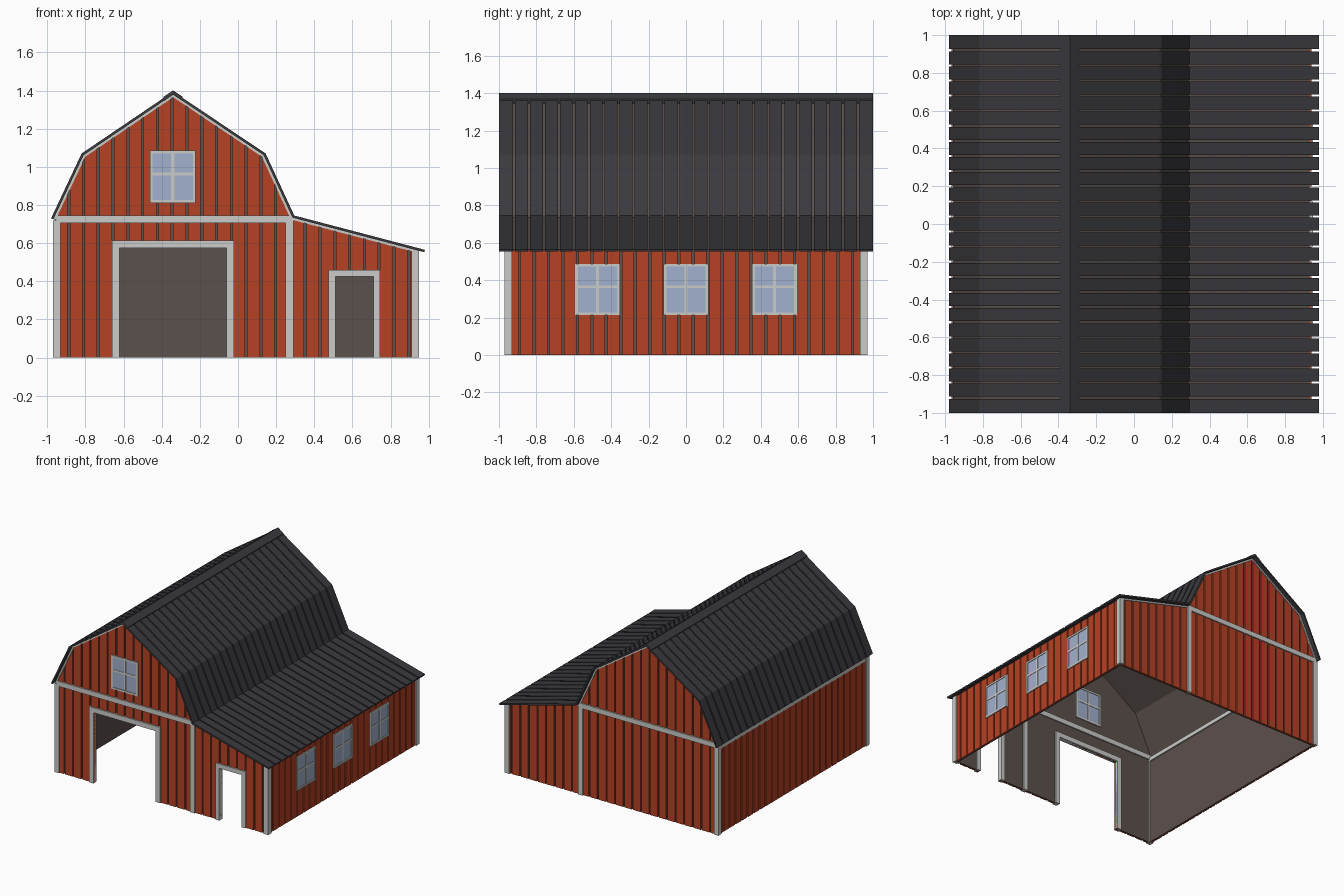
import bpy, bmesh
from mathutils import Vector

if "Cube" in bpy.data.objects:
    bpy.data.objects.remove(bpy.data.objects["Cube"])


def material(name, rgb):
    m = bpy.data.materials.new(name)
    m.diffuse_color = (*rgb, 1)
    m.use_nodes = True
    m.node_tree.nodes["Principled BSDF"].inputs["Base Color"].default_value = m.diffuse_color
    return m


RED = material("barn red", (0.47, 0.054, 0.018))
WHITE = material("trim white", (0.60, 0.60, 0.59))
ROOF = material("roof charcoal", (0.042, 0.041, 0.048))
BROWN = material("inner brown", (0.105, 0.082, 0.074))
GLASS = material("window blue", (0.36, 0.44, 0.62))


def build(name, mat, prisms):
    """Each prism: (outline of (u, z) points, extrusion axis, start, end)."""
    bm = bmesh.new()
    for pts, axis, d0, d1 in prisms:
        rings = []
        for d in (d0, d1):
            rings.append([bm.verts.new((u, d, z) if axis == "y" else (d, u, z)) for u, z in pts])
        a, b = rings
        bm.faces.new(a)
        bm.faces.new(b[::-1])
        for i in range(len(pts)):
            j = (i + 1) % len(pts)
            bm.faces.new((a[j], a[i], b[i], b[j]))
    bmesh.ops.recalc_face_normals(bm, faces=bm.faces[:])
    me = bpy.data.meshes.new(name)
    bm.to_mesh(me)
    bm.free()
    me.materials.append(mat)
    ob = bpy.data.objects.new(name, me)
    bpy.context.collection.objects.link(ob)
    return ob


def rect(u0, u1, z0, z1):
    return [(u0, z0), (u1, z0), (u1, z1), (u0, z1)]


def offset(path, d):
    """Move an open profile inward (down) by d with mitred corners."""
    p = [Vector(q) for q in path]
    dirs = [(b - a).normalized() for a, b in zip(p, p[1:])]
    norms = [Vector((t.y, -t.x)) for t in dirs]
    out = []
    for i, q in enumerate(p):
        n0, n1 = norms[max(i - 1, 0)], norms[min(i, len(norms) - 1)]
        out.append(tuple(q + (n0 + n1) * (d / (1 + n0.dot(n1)))))
    return out


def height(path, x):
    for (x0, z0), (x1, z1) in zip(path, path[1:]):
        if x0 <= x <= x1:
            return z0 + (z1 - z0) * (x - x0) / (x1 - x0)
    return path[-1][1]


def clip(path, x0, x1):
    mid = [q for q in path if x0 < q[0] < x1]
    return [(x0, height(path, x0))] + mid + [(x1, height(path, x1))]


def band(path, d0, d1, x0, x1):
    """Closed strip lying between two offsets of a profile."""
    return clip(offset(path, d0), x0, x1) + clip(offset(path, d1), x0, x1)[::-1]


PROFILE = [(-0.98, 0.73), (-0.82, 1.07), (-0.34, 1.395), (0.145, 1.07), (0.295, 0.745), (0.98, 0.565)]
UNDER = offset(PROFILE, 0.013)
DOORS = [(-0.62, -0.06, 0.575), (0.51, 0.71, 0.425)]
GAP, PITCH = 0.011, 0.0775

# Roof boards with open gaps, and the ridge cap
strips = []
for i in range(25):
    y0, y1 = -1 + i * 0.08, -1 + (i + 1) * 0.08
    strips.append((PROFILE + UNDER[::-1], "y",
                   y0 + (GAP / 2 if i else 0), y1 - (GAP / 2 if i < 24 else 0)))
build("roof_boards", ROOF, strips)
build("ridge_cap", ROOF, [(band(PROFILE, -0.005, 0.014, -0.39, -0.29), "y", -1, 1)])
build("ceiling", BROWN, [(band(PROFILE, 0.013, 0.02, -0.955, 0.93), "y", -0.95, 0.95)])

# Inner shell of the walls, with door notches at the front
top = clip(UNDER, -0.95, 0.93)[::-1]
notches = []
for a, b, h in DOORS:
    notches += [(a, 0), (a, h), (b, h), (b, 0)]
build("front_inner_wall", BROWN, [([(-0.95, 0)] + notches + [(0.93, 0)] + top, "y", -0.95, -0.94)])
build("back_inner_wall", BROWN, [([(-0.95, 0), (0.93, 0)] + top, "y", 0.94, 0.95)])
build("left_inner_wall", BROWN, [(rect(-0.95, 0.95, 0, 0.73), "x", -0.95, -0.94)])
build("right_inner_wall", BROWN, [(rect(-0.95, 0.95, 0, 0.56), "x", 0.92, 0.93)])


def end_boards(name, y0, y1, doors):
    """Vertical boards that follow the gable and stop above the doors."""
    cuts = [-0.345 + PITCH * k for k in range(-8, 17)]
    spans = []
    for c in cuts:
        a, b = max(c + GAP / 2, -0.955), min(c + PITCH - GAP / 2, 0.94)
        if b - a < 0.005:
            continue
        edges = sorted({a, b} | {e for d in doors for e in d[:2] if a < e < b})
        spans += zip(edges, edges[1:])
    prisms = []
    for a, b in spans:
        z0 = max([h for l, r, h in doors if l <= (a + b) / 2 <= r], default=0)
        prisms.append(([(a, z0), (b, z0)] + clip(UNDER, a, b)[::-1], "y", y0, y1))
    build(name, RED, prisms)


def side_boards(name, x0, x1, h):
    cuts = [(k - 12.5) * PITCH for k in range(25)]
    build(name, RED, [(rect(max(c + GAP / 2, -0.955), min(c + PITCH - GAP / 2, 0.955), 0, h), "x", x0, x1)
                      for c in cuts])


end_boards("front_boards", -0.96, -0.95, DOORS)
end_boards("back_boards", 0.95, 0.96, [])
side_boards("left_boards", -0.96, -0.95, 0.73)
side_boards("right_boards", 0.93, 0.94, 0.56)

# White trim on both ends: posts, cross beam and edging under the roof
for side, y0, y1 in (("front", -0.97, -0.93), ("back", 0.93, 0.97)):
    build(side + "_posts", WHITE, [
        (rect(-0.97, -0.93, 0, 0.72), "y", y0, y1),
        (rect(0.25, 0.29, 0, 0.735), "y", y0, y1),
        (rect(0.91, 0.95, 0, 0.558), "y", y0, y1)])
    build(side + "_cross_beam", WHITE, [(rect(-0.953, 0.28, 0.705, 0.745), "y", y0, y1)])
    s = -1 if side == "front" else 1
    build(side + "_roof_edging", WHITE,
          [(band(PROFILE, 0.013, 0.025, -0.965, 0.945), "y", s * 0.955, s * 0.967)])
build("left_eave_beam", WHITE, [(rect(-0.93, 0.93, 0.69, 0.722), "x", -0.965, -0.93)])

# Door frames
for name, (a, b, h), w in (("large_door_frame", DOORS[0], 0.04), ("small_door_frame", DOORS[1], 0.035)):
    build(name, WHITE, [([(a - w, 0), (a, 0), (a, h), (b, h), (b, 0), (b + w, 0),
                          (b + w, h + w), (a - w, h + w)], "y", -0.97, -0.93)])


def window(name, axis, u, z, wall):
    """Window set through a wall: pane, four frame bars and a cross."""
    w, h, t = 0.12, 0.137, 0.015
    f0, f1 = wall - 0.018, wall + 0.018
    bars = [rect(u - w, u - w + t, z - h, z + h), rect(u + w - t, u + w, z - h, z + h),
            rect(u - w + t, u + w - t, z - h, z - h + t), rect(u - w + t, u + w - t, z + h - t, z + h)]
    cross = [rect(u - 0.008, u + 0.008, z - h + t, z + h - t),
             rect(u - w + t, u + w - t, z + 0.007, z + 0.023)]
    build(name + "_frame", WHITE, [(b, axis, f0, f1) for b in bars]
          + [(c, axis, f0 + 0.002, f1 - 0.002) for c in cross])
    build(name + "_pane", GLASS, [(rect(u - w + t, u + w - t, z - h + t, z + h - t),
                                   axis, f0 + 0.005, f1 - 0.005)])


window("gable_window", "y", -0.342, 0.948, -0.95)
for i, y in enumerate((-0.473, 0, 0.473)):
    window(f"side_window_{i + 1}", "x", y, 0.35, 0.93)
